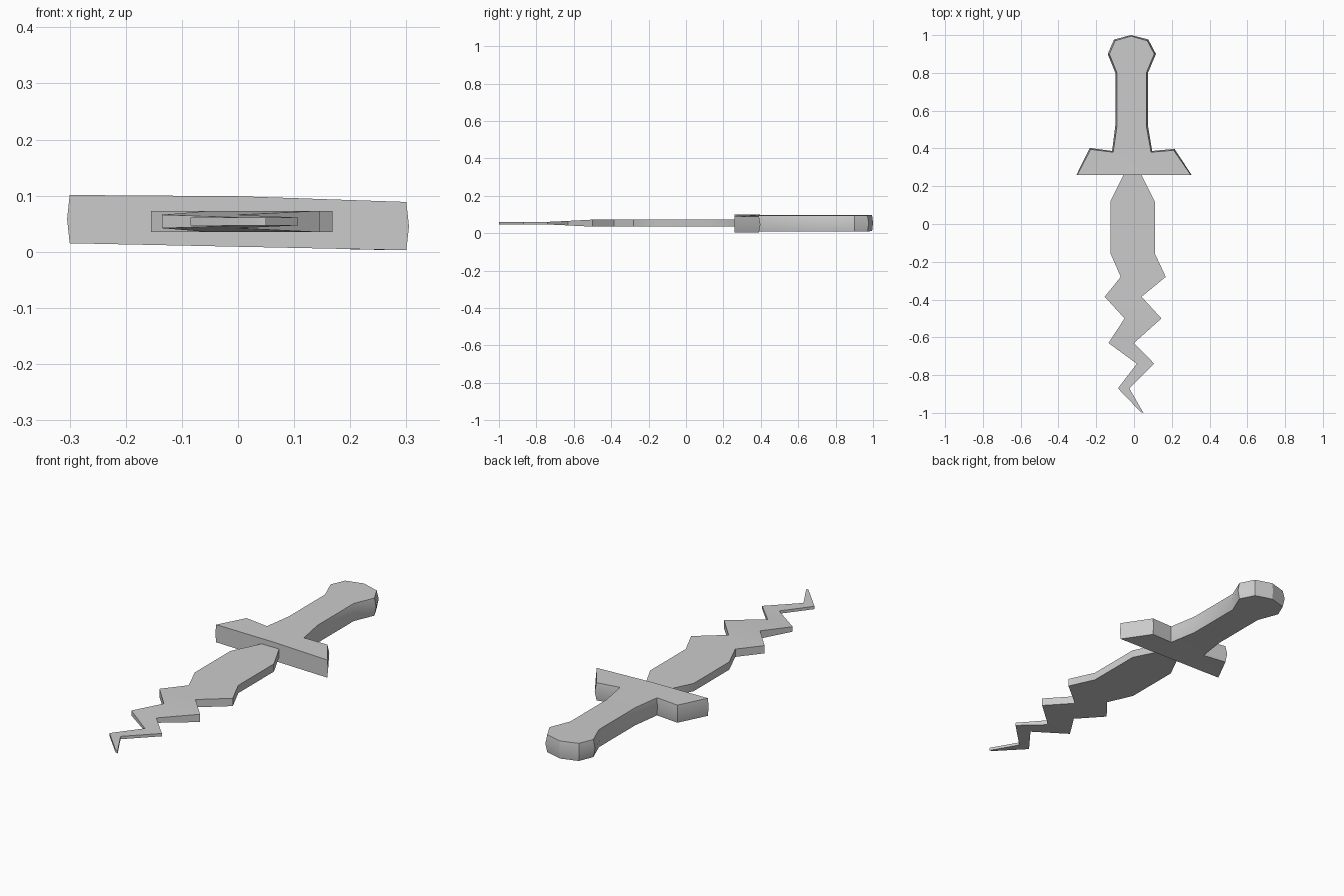
import bpy
import bmesh
import math
from mathutils import Vector

cube = bpy.data.objects.get("Cube")
if cube:
    bpy.data.objects.remove(cube, do_unlink=True)

# One plain grey for the whole dagger
grey = bpy.data.materials.new("plain grey")
grey.use_nodes = True
colour = (0.6, 0.6, 0.6, 1)
grey.diffuse_color = colour
grey.node_tree.nodes["Principled BSDF"].inputs["Base Color"].default_value = colour


def slab(name, outline, middle, half, bulge=None):
    """Solid from a clockwise outline; middle and half give height and half thickness."""
    bm = bmesh.new()
    pts = [Vector((x, y, 0)) for x, y in outline]

    def ring(side, push=0):
        out = []
        for i, p in enumerate(pts):
            tangent = (pts[(i + 1) % len(pts)] - pts[i - 1]).normalized()
            normal = Vector((-tangent.y, tangent.x, 0))
            q = p + normal * push
            if push:
                q.y = max(q.y, pts[i].y) if p.y > 0.3 else p.y
                q.y = min(q.y, 1)
            out.append(bm.verts.new((q.x, q.y, middle(p) + side * half(p))))
        return out

    rings = [ring(-1), ring(1)]
    if bulge:
        rings.insert(1, ring(0, bulge))
    for low, high in zip(rings, rings[1:]):
        for i in range(len(pts)):
            j = (i + 1) % len(pts)
            bm.faces.new((low[i], low[j], high[j], high[i]))
    caps = [bm.faces.new(rings[0]), bm.faces.new(rings[-1])]
    bmesh.ops.triangulate(bm, faces=caps)
    bmesh.ops.recalc_face_normals(bm, faces=bm.faces)
    mesh = bpy.data.meshes.new(name)
    bm.to_mesh(mesh)
    bm.free()
    mesh.materials.append(grey)
    ob = bpy.data.objects.new(name, mesh)
    bpy.context.collection.objects.link(ob)
    bpy.ops.object.select_all(action="DESELECT")
    ob.select_set(True)
    bpy.context.view_layer.objects.active = ob
    bpy.ops.object.shade_smooth_by_angle(angle=math.radians(30))
    return ob


# Handle: rounded pommel, grip and flared guard, sagging slightly to one side
handle = [(-0.015, 0.995), (0.07, 0.97), (0.107, 0.9), (0.065, 0.8), (0.065, 0.52),
          (0.09, 0.38), (0.21, 0.39), (0.3, 0.26), (0, 0.26), (-0.3, 0.26),
          (-0.23, 0.395), (-0.11, 0.38), (-0.09, 0.52), (-0.09, 0.8),
          (-0.13, 0.9), (-0.1, 0.97)]
slab("handle", handle,
     lambda p: 0.054 - 0.014 * p.x - (0.004 if p.x > 0.2 else 0),
     lambda p: 0.045 if abs(p.x) < 0.05 and p.y < 0.3 else 0.043, bulge=0.009)


# Blade: straight upper part, then a zigzag thinning towards the tip
def blade_half(p):
    if p.y > -0.55:
        return 0.019
    return 0.012 if p.y > -0.7 else 0.007


blade = [(0.035, 0.27), (0.11, 0.12), (0.11, -0.155), (0.168, -0.28),
         (0.04, -0.385), (0.145, -0.5), (0, -0.63), (0.107, -0.74),
         (-0.025, -0.87), (0.05, -1), (0.035, -0.995), (-0.085, -0.87),
         (0.015, -0.74), (-0.135, -0.63), (-0.05, -0.5), (-0.155, -0.385),
         (-0.07, -0.28), (-0.125, -0.155), (-0.125, 0.12), (-0.05, 0.27)]
slab("blade", blade, lambda p: 0.054, blade_half)
